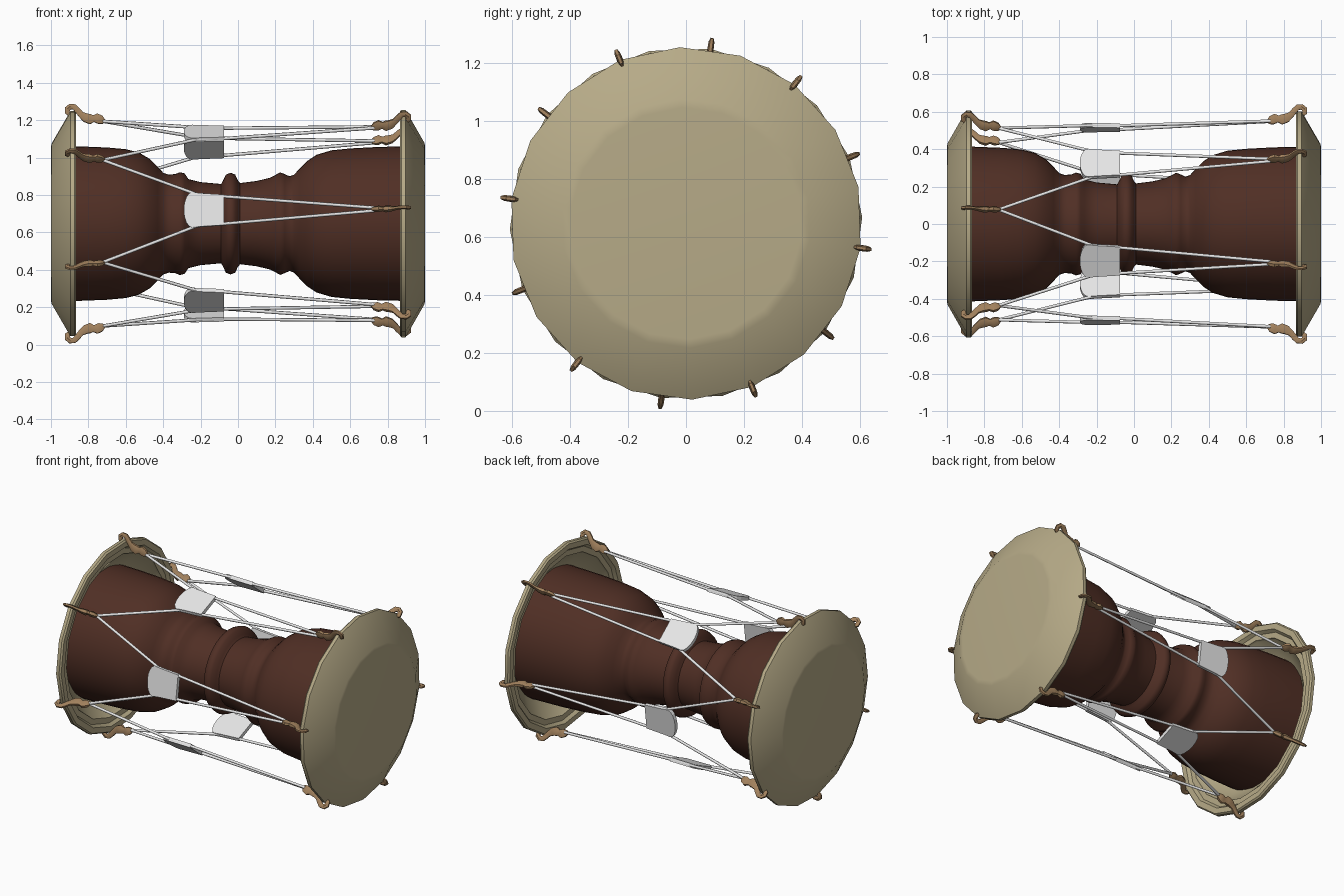
import bpy, bmesh, math
from mathutils import Matrix, Vector

CENTRE = Matrix.Translation((0, 0, 0.647))

cube = bpy.data.objects.get("Cube")
if cube:
    bpy.data.objects.remove(cube, do_unlink=True)


def material(name, rgb):
    m = bpy.data.materials.new(name)
    m.use_nodes = True
    m.diffuse_color = (*rgb, 1)
    m.node_tree.nodes["Principled BSDF"].inputs["Base Color"].default_value = (*rgb, 1)
    return m


WOOD = material("dark wood", (0.08, 0.028, 0.018))
SKIN = material("pale skin", (0.47, 0.405, 0.245))
BRONZE = material("bronze", (0.36, 0.22, 0.11))
CORD = material("white cord", (0.8, 0.8, 0.8))


def add(name, mesh, mat, matrix=CENTRE, smooth=None):
    mesh.materials.clear()
    mesh.materials.append(mat)
    obj = bpy.data.objects.new(name, mesh)
    bpy.context.collection.objects.link(obj)
    mesh.transform(matrix)
    if smooth:
        bpy.ops.object.select_all(action='DESELECT')
        obj.select_set(True)
        bpy.context.view_layer.objects.active = obj
        bpy.ops.object.shade_smooth_by_angle(angle=math.radians(smooth))
    return obj


def lathe(name, profile, sides, mat, smooth, phase=0.0):
    """Spin (x, radius) points around the x axis."""
    bm = bmesh.new()
    verts = [bm.verts.new((x, r * math.cos(phase), r * math.sin(phase))) for x, r in profile]
    edges = [bm.edges.new(pair) for pair in zip(verts, verts[1:])]
    bmesh.ops.spin(bm, geom=verts + edges, cent=(0, 0, 0), axis=(1, 0, 0),
                   angle=math.tau, steps=sides, use_merge=True)
    bmesh.ops.remove_doubles(bm, verts=bm.verts, dist=0.0005)
    bmesh.ops.recalc_face_normals(bm, faces=bm.faces)
    mesh = bpy.data.meshes.new(name)
    bm.to_mesh(mesh)
    bm.free()
    return add(name, mesh, mat, smooth=smooth)


def tube(name, points, depth, mat, matrix=CENTRE, radii=None, smooth=None):
    """Sweep a round section along a path."""
    curve = bpy.data.curves.new(name, 'CURVE')
    curve.dimensions = '3D'
    curve.bevel_depth = depth
    curve.bevel_resolution = 1
    curve.use_fill_caps = True
    spline = curve.splines.new('POLY')
    spline.points.add(len(points) - 1)
    for i, p in enumerate(points):
        spline.points[i].co = (*p, 1)
        spline.points[i].radius = radii[i] if radii else 1
    helper = bpy.data.objects.new(name + " path", curve)
    bpy.context.collection.objects.link(helper)
    bpy.context.view_layer.update()
    deps = bpy.context.evaluated_depsgraph_get()
    mesh = bpy.data.meshes.new_from_object(helper.evaluated_get(deps))
    bpy.data.objects.remove(helper, do_unlink=True)
    return add(name, mesh, mat, matrix, smooth)


def spoke(deg):
    """Turn local z (outward) to an angle measured from +y towards +z."""
    return Matrix.Rotation(math.radians(deg - 90), 4, 'X')


# Hourglass shell with three turned beads
lathe("shell", [(-0.98, 0), (-0.98, 0.415), (-0.85, 0.413), (-0.7, 0.407), (-0.6, 0.398),
                (-0.53, 0.38), (-0.47, 0.345), (-0.43, 0.305), (-0.4, 0.272), (-0.37, 0.262),
                (-0.335, 0.265), (-0.31, 0.275), (-0.285, 0.268), (-0.265, 0.238),
                (-0.2, 0.222), (-0.09, 0.212), (-0.08, 0.23), (-0.065, 0.262),
                (-0.04, 0.272), (-0.015, 0.262), (0, 0.23), (0.012, 0.217),
                (0.1, 0.228), (0.17, 0.245), (0.2, 0.26), (0.225, 0.274), (0.25, 0.265),
                (0.275, 0.253), (0.3, 0.262), (0.33, 0.295), (0.37, 0.335), (0.42, 0.368),
                (0.5, 0.392), (0.6, 0.402), (0.75, 0.41), (0.98, 0.415), (0.98, 0)],
      48, WOOD, 50)

# Dished heads with a thick rim, open towards the shell
for side, label in ((1, "left"), (-1, "right")):
    profile = [(0.975, 0.38), (0.975, 0.41), (0.9, 0.51), (0.885, 0.515), (0.885, 0.55),
               (0.865, 0.565), (0.865, 0.6), (0.875, 0.608), (0.896, 0.608),
               (0.998, 0.43), (1.0, 0.4), (1.0, 0)]
    lathe(label + "_head", [(side * x, r) for x, r in profile], 18, SKIN, 35,
          math.radians(22 if side < 0 else 52))

# Hooks over both rims, flattened sideways: (x, outward, radius)
HOOK = [(0.895, 0.585, 0.6), (0.912, 0.6, 0.9), (0.912, 0.62, 1), (0.897, 0.632, 1),
        (0.875, 0.63, 1), (0.858, 0.612, 1.05), (0.84, 0.59, 1.1), (0.815, 0.572, 1.6),
        (0.79, 0.564, 1.8), (0.772, 0.567, 1.2), (0.755, 0.569, 1.7), (0.735, 0.56, 1.6),
        (0.716, 0.55, 0.8)]
for side, label, start in ((1, "left", 52), (-1, "right", 22)):
    for k in range(6):
        tube(f"{label}_hook_{k + 1}", [(side * x, 0, r) for x, r, _ in HOOK], 0.017, BRONZE,
             CENTRE @ spoke(start + 60 * k) @ Matrix.Diagonal((1, 0.6, 1, 1)),
             [w for _, _, w in HOOK], 40)

# Tuning tabs and the pair of cords running through each
for k in range(6):
    turn = spoke(52 + 60 * k)
    bm = bmesh.new()
    outline = [(-0.075, -0.082), (-0.075, 0.082), (-0.2, 0.09)]
    for i in range(9):
        a = math.pi * (i / 8 - 0.5)
        outline.append((-0.245 - 0.045 * math.cos(a), -0.095 * math.sin(a)))
    outline.append((-0.2, -0.09))
    face = bm.faces.new([bm.verts.new((x, t, 0.508)) for x, t in outline])
    top = bmesh.ops.extrude_face_region(bm, geom=[face])["geom"]
    bmesh.ops.translate(bm, vec=(0, 0, 0.024),
                        verts=[v for v in top if isinstance(v, bmesh.types.BMVert)])
    bmesh.ops.recalc_face_normals(bm, faces=bm.faces)
    mesh = bpy.data.meshes.new("tuning_tab")
    bm.to_mesh(mesh)
    bm.free()
    add(f"tuning_tab_{k + 1}", mesh, CORD, CENTRE @ turn)

    for s in (-1, 1):
        far = Matrix.Rotation(math.radians(-30 * s), 4, 'X') @ Vector((-0.725, 0, 0.553))
        tube(f"cord_{k + 1}_{'a' if s < 0 else 'b'}",
             [(0.73, 0.008 * s, 0.555), (-0.09, 0.075 * s, 0.52),
              (-0.22, 0.085 * s, 0.52), far],
             0.009, CORD, CENTRE @ turn)
